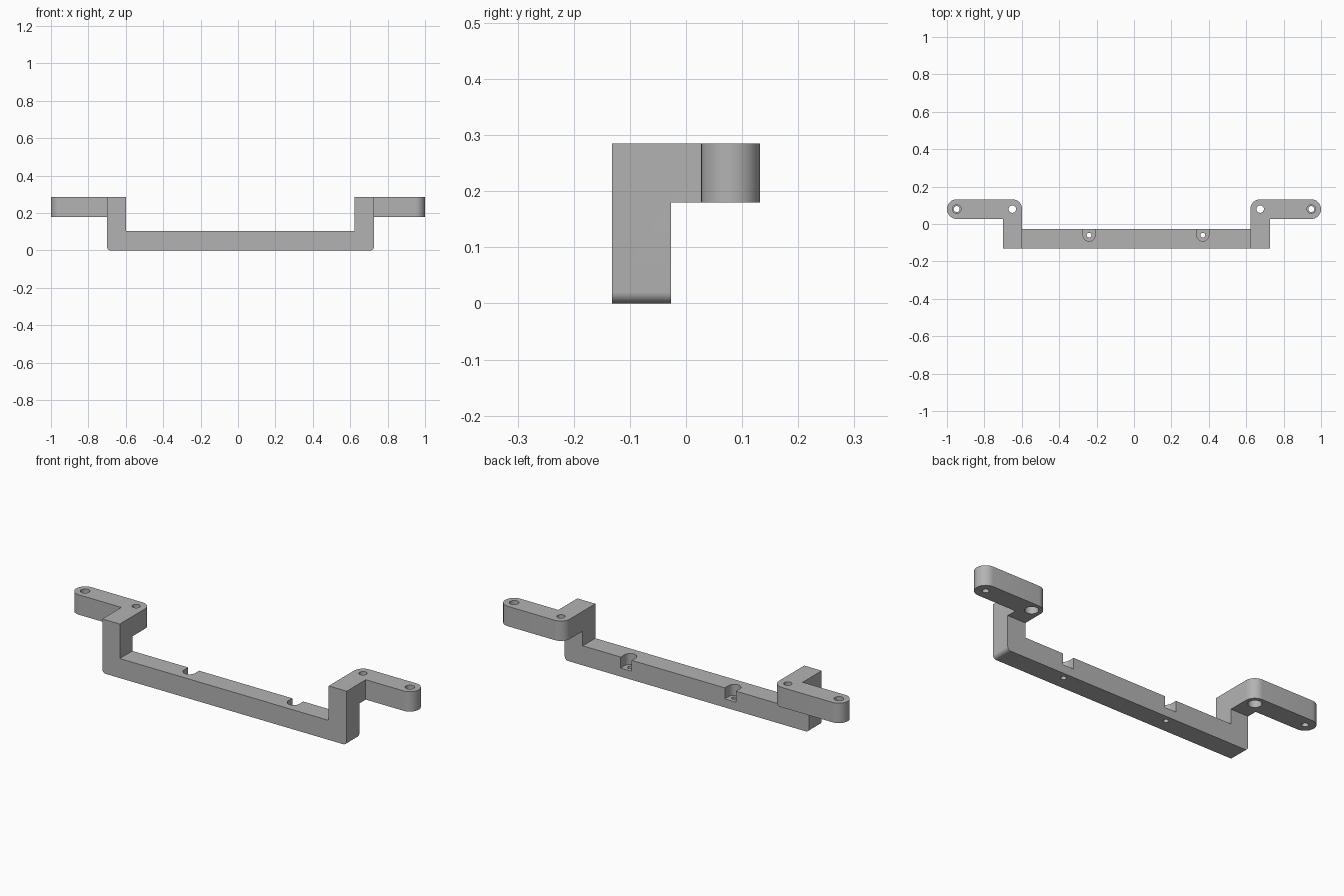
import bpy, bmesh
from math import sin, cos, pi, radians
from mathutils import Vector

cube = bpy.data.objects.get("Cube")
if cube:
    bpy.data.objects.remove(cube, do_unlink=True)

# Single matt grey
grey = bpy.data.materials.new("grey plastic")
grey.use_nodes = True
colour = (0.45, 0.45, 0.45, 1)
grey.diffuse_color = colour
grey.node_tree.nodes["Principled BSDF"].inputs["Base Color"].default_value = colour


def arc(cx, cy, r, start, end, steps):
    angles = [radians(start + (end - start) * i / steps) for i in range(steps + 1)]
    return [(cx + r * cos(a), cy + r * sin(a)) for a in angles]


def prism(name, outline, low, high, axis="z"):
    """Extrude a 2D outline between two heights along z or y."""
    def place(p, h):
        return (p[0], p[1], h) if axis == "z" else (p[0], h, p[1])
    bm = bmesh.new()
    face = bm.faces.new([bm.verts.new(place(p, low)) for p in outline])
    ext = bmesh.ops.extrude_face_region(bm, geom=[face])
    shift = Vector(place((0, 0), high - low))
    verts = [g for g in ext["geom"] if isinstance(g, bmesh.types.BMVert)]
    bmesh.ops.translate(bm, verts=verts, vec=shift)
    bmesh.ops.recalc_face_normals(bm, faces=bm.faces)
    mesh = bpy.data.meshes.new(name)
    bm.to_mesh(mesh)
    bm.free()
    mesh.materials.append(grey)
    obj = bpy.data.objects.new(name, mesh)
    bpy.context.collection.objects.link(obj)
    return obj


def combine(target, other, operation):
    """Apply a boolean and discard the other body."""
    mod = target.modifiers.new(operation, "BOOLEAN")
    mod.operation, mod.solver, mod.object = operation, "EXACT", other
    bpy.context.view_layer.objects.active = target
    bpy.ops.object.modifier_apply(modifier=mod.name)
    bpy.data.objects.remove(other, do_unlink=True)


def drill(target, x, y, r, low, high):
    combine(target, prism("drill", arc(x, y, r, 0, 350, 35), low, high), "DIFFERENCE")


TOP, ARM_LOW, BAR_TOP = 0.285, 0.18, 0.103
FRONT, BACK = -0.132, -0.027
ARM_Y, ARM_R = 0.0795, 0.0525
L_OUT, L_IN, R_IN, R_OUT = -0.70, -0.598, 0.622, 0.727

# Crossbar with upright posts, rounded along its lower ends
c = 0.02
bracket = prism("mounting_bracket",
                arc(L_OUT + c, c, c, 180, 270, 8) + arc(R_OUT - c, c, c, 270, 360, 8)
                + [(R_OUT, TOP), (R_IN, TOP), (R_IN, BAR_TOP),
                   (L_IN, BAR_TOP), (L_IN, TOP), (L_OUT, TOP)],
                FRONT, BACK, "y")

# Rear arms, each with a neck joining its post
for side, inner, outer in ((-1, L_IN, L_OUT), (1, R_IN, R_OUT)):
    flip = lambda pts: [(side * x, y) for x, y in pts]
    a, b = abs(inner), abs(outer)
    outline = flip([(a, -0.08), (b, -0.08), (b, ARM_Y - ARM_R)]
                   + arc(1 - ARM_R, ARM_Y, ARM_R, -90, 90, 24)
                   + arc(a + ARM_R, ARM_Y, ARM_R, 90, 180, 12))
    combine(bracket, prism("arm", outline, ARM_LOW, TOP), "UNION")

    # Screw holes: outer widened on top, inner widened underneath
    tip, root = side * 0.948, side * (a + ARM_R)
    drill(bracket, tip, ARM_Y, 0.016, 0.1, 0.4)
    drill(bracket, tip, ARM_Y, 0.023, 0.22, 0.4)
    drill(bracket, root, ARM_Y, 0.02, 0.1, 0.4)
    drill(bracket, root, ARM_Y, 0.032, 0.1, 0.23)

# Open-backed screw seats in the crossbar
for x in (-0.24, 0.368):
    seat = arc(x, -0.06, 0.032, 180, 360, 18) + [(x + 0.032, 0.02), (x - 0.032, 0.02)]
    combine(bracket, prism("seat", seat, 0.045, 0.15), "DIFFERENCE")
    drill(bracket, x, -0.06, 0.013, -0.1, 0.1)

# Clean flat faces and keep sharp edges crisp
bm = bmesh.new()
bm.from_mesh(bracket.data)
bmesh.ops.remove_doubles(bm, verts=bm.verts, dist=0.0001)
bmesh.ops.dissolve_limit(bm, angle_limit=radians(0.5), verts=bm.verts, edges=bm.edges)
bm.to_mesh(bracket.data)
bm.free()
bpy.ops.object.select_all(action="DESELECT")
bracket.select_set(True)
bpy.context.view_layer.objects.active = bracket
bpy.ops.object.shade_smooth_by_angle(angle=radians(30))
